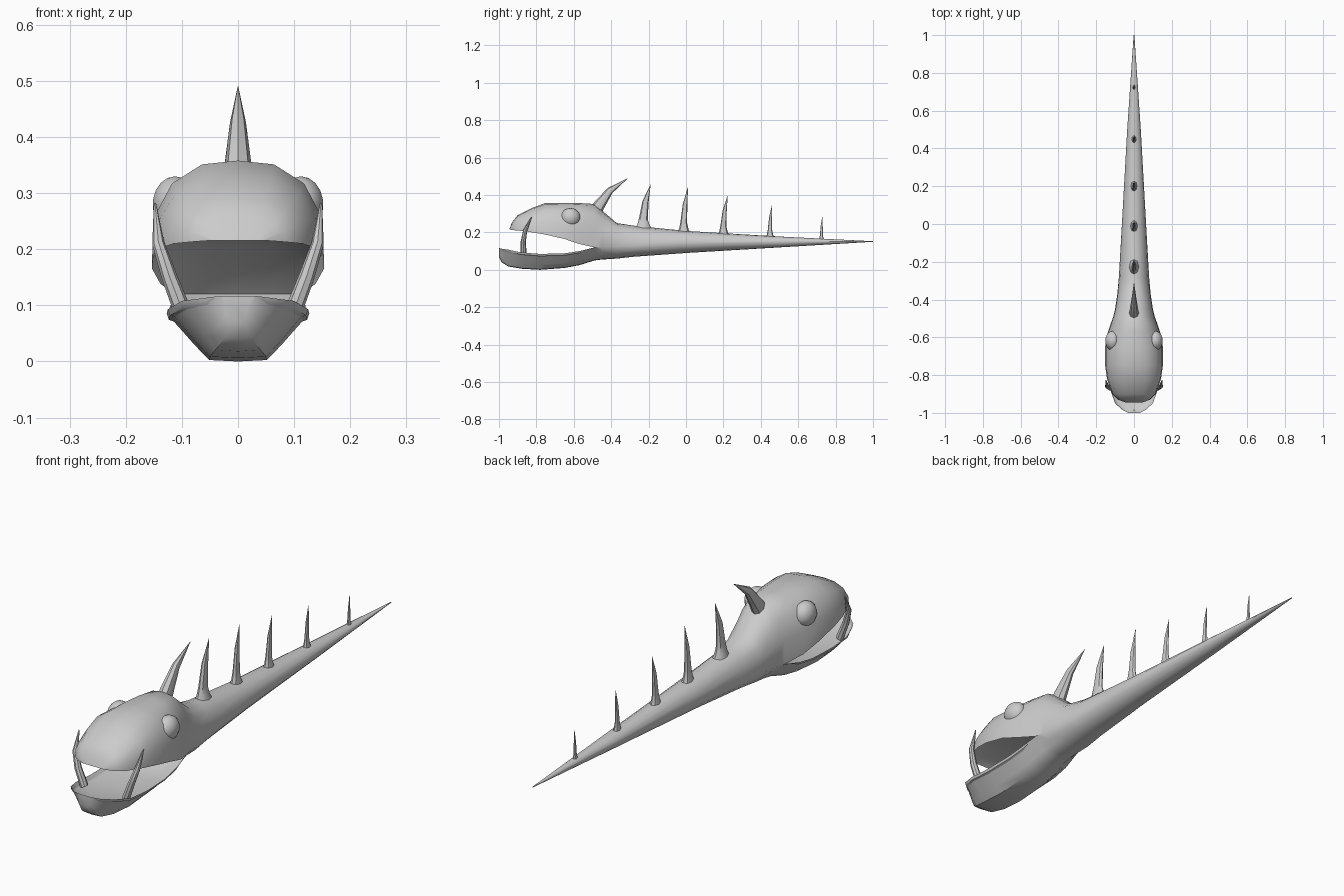
import bpy, bmesh
from mathutils import Vector

if "Cube" in bpy.data.objects:
    bpy.data.objects.remove(bpy.data.objects["Cube"])

# Half cross-sections as (width factor, height factor)
SKULL = [(1, 0), (.97, .42), (.77, .76), (.42, .96), (0, 1)]
JAW = [(1, 0), (.8, .33), (.6, .67), (.4, .97), (0, 1)]
ROUND = [(1, 0), (.92, .38), (.7, .7), (.38, .92), (0, 1)]


def finish(bm, name, angle=40):
    bmesh.ops.remove_doubles(bm, verts=bm.verts, dist=1e-5)
    bmesh.ops.holes_fill(bm, edges=bm.edges, sides=0)
    bmesh.ops.recalc_face_normals(bm, faces=bm.faces)
    me = bpy.data.meshes.new(name)
    bm.to_mesh(me)
    bm.free()
    ob = bpy.data.objects.new(name, me)
    bpy.context.collection.objects.link(ob)
    bpy.ops.object.select_all(action='DESELECT')
    ob.select_set(True)
    bpy.context.view_layer.objects.active = ob
    bpy.ops.object.shade_smooth_by_angle(angle=angle * 3.14159 / 180)
    return ob


def row(y, w, z0, z1, prof):
    half = [(w * a, y, z0 + (z1 - z0) * b) for a, b in prof]
    return half + [(-x, yy, z) for x, yy, z in half[-2::-1]]


def strip(bm, rows, closed=False):
    vs = [[bm.verts.new(p) for p in r] for r in rows]
    n = len(rows[0])
    for a, b in zip(vs, vs[1:]):
        for i in range(n if closed else n - 1):
            j = (i + 1) % n
            bm.faces.new((a[i], a[j], b[j], b[i]))


def spike(name, path, radii, squash=1.0, n=8):
    """Tapered curved thorn along a path; squash narrows it sideways."""
    from math import cos, sin, tau
    pts = [Vector(p) for p in path]
    rows = []
    for i, (p, r) in enumerate(zip(pts, radii)):
        t = (pts[min(i + 1, len(pts) - 1)] - pts[max(i - 1, 0)]).normalized()
        u = (Vector((1, 0, 0)) - t * t.x).normalized()
        v = t.cross(u)
        rows.append([p + u * (r * squash * cos(tau * k / n)) + v * (r * sin(tau * k / n))
                     for k in range(n)])
    bm = bmesh.new()
    strip(bm, rows, True)
    return finish(bm, name)


# Skull and jaw sections: y, half width, lip height, outer height
skull = [(-.945, .045, .216, .216), (-.93, .085, .213, .255), (-.9, .115, .21, .292),
         (-.82, .143, .2, .332), (-.75, .153, .188, .358), (-.65, .153, .165, .358),
         (-.57, .138, .138, .357), (-.49, .11, .12, .352)]
jaw = [(-1, .03, .117, .07), (-.985, .06, .113, .04), (-.95, .1, .108, .018),
       (-.88, .125, .093, .006), (-.78, .127, .085, 0), (-.65, .125, .088, .01),
       (-.57, .12, .1, .025), (-.49, .11, .12, .05)]
# Body sections: y, half width, middle, top, bottom
tail = [(-.45, .1, .12, .318, .055), (-.37, .088, .125, .25, .06), (-.28, .08, .13, .236, .07),
        (0, .064, .145, .208, .09), (.5, .036, .15, .178, .12), (1, .002, .152, .153, .15)]

# Body: head, jaw and tail in one skin
bm = bmesh.new()
strip(bm, [row(*s, SKULL) for s in skull] +
      [row(y, w, m, t, SKULL if y < -.3 else ROUND) for y, w, m, t, b in tail])
strip(bm, [row(*s, JAW) for s in jaw] +
      [row(y, w, m, b, JAW if y < -.4 else ROUND) for y, w, m, t, b in tail])
# Palate and mouth floor, meeting at the mouth corner
last = len(skull) - 1
strip(bm, [row(y, w, z, z + (0 if i in (0, last) else .3 * (t - z)), SKULL)
           for i, (y, w, z, t) in enumerate(skull)])
strip(bm, [row(y, w, z, z + (0 if i in (0, last) else .3 * (b - z)), SKULL)
           for i, (y, w, z, b) in enumerate(jaw)])
finish(bm, "body")

# Head horn
spike("head_horn", [(0, -.49, .30), (0, -.465, .345), (0, -.405, .425), (0, -.312, .489)],
      [.034, .031, .018, .001], .8)

# Back spines with flared roots: root y, root z, tip y, tip z, radius
for i, (y, z, ty, tz, r) in enumerate([(-.228, .226, -.19, .455, .024), (-.012, .206, .01, .44, .018),
                                       (.2, .194, .222, .395, .016), (.449, .179, .46, .345, .012),
                                       (.724, .162, .729, .282, .008)]):
    h = tz - z
    spike(f"back_spine_{i + 1}",
          [(0, y, z - .012), (0, y, z + .07 * h), (0, y, z + .2 * h),
           (0, y + .3 * (ty - y), z + .6 * h), (0, ty, tz)],
          [r * 2, r * 1.35, r, r * .7, .001], .6)

# Eyes and tusks on both sides
for s, side in ((1, "right"), (-1, "left")):
    bm = bmesh.new()
    bmesh.ops.create_uvsphere(bm, u_segments=14, v_segments=9, radius=1)
    for v in bm.verts:
        v.co = Vector((s * .112 + v.co.x * .041, -.618 + v.co.y * .053, .28 + v.co.z * .05))
    finish(bm, f"{side}_eye")
    spike(f"{side}_tusk", [(s * .095, -.868, .08), (s * .122, -.87, .15),
                           (s * .142, -.86, .21), (s * .148, -.826, .282)],
          [.016, .014, .011, .002])
